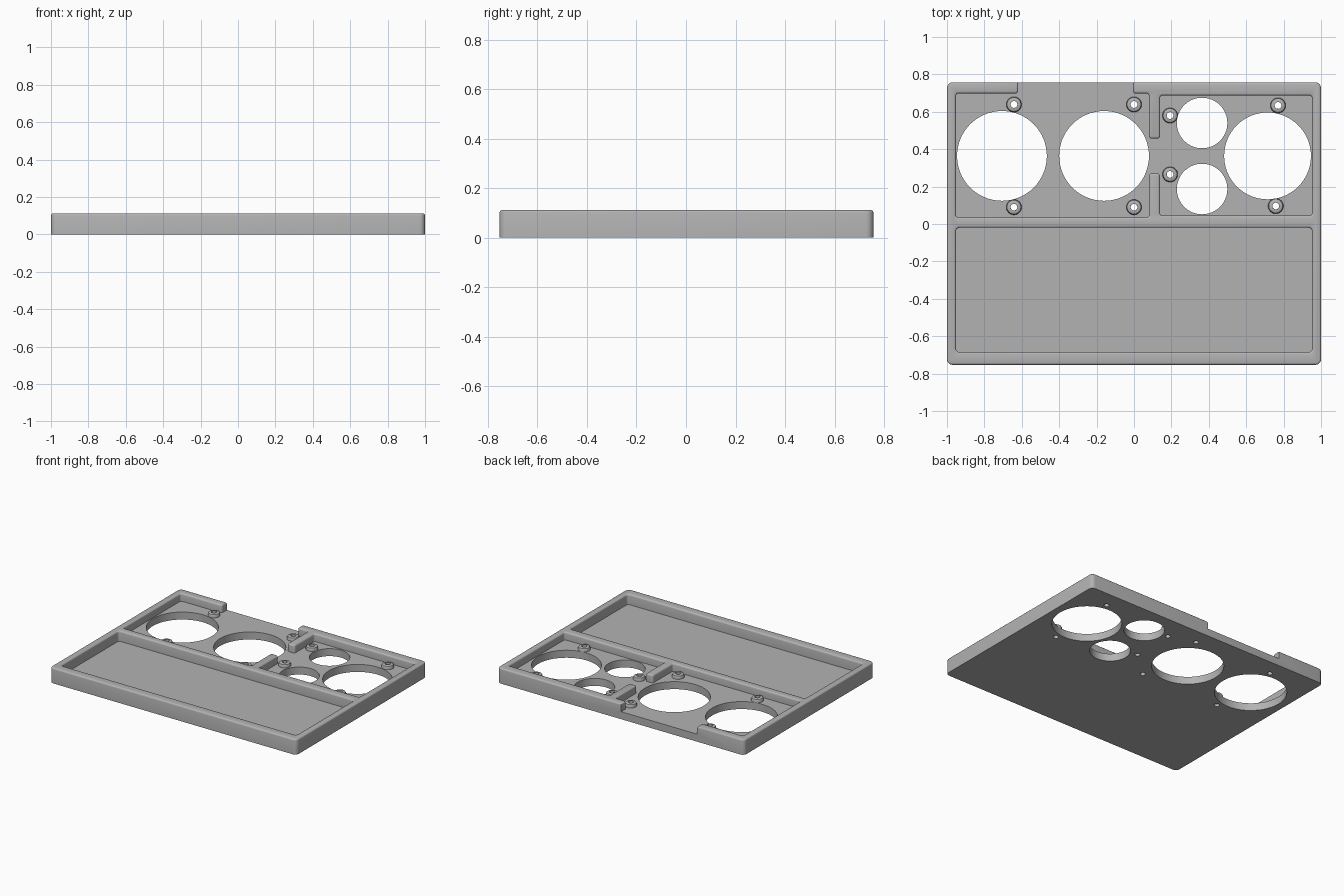
import bpy, bmesh
from mathutils import Matrix

if "Cube" in bpy.data.objects:
    bpy.data.objects.remove(bpy.data.objects["Cube"], do_unlink=True)

HEIGHT = 0.112
FLOOR = 0.055        # floor of the rear compartments
TRAY_FLOOR = 0.036   # floor of the front tray

grey = bpy.data.materials.new("light_grey")
grey.use_nodes = True
colour = (0.45, 0.45, 0.45, 1)
grey.diffuse_color = colour
grey.node_tree.nodes["Principled BSDF"].inputs["Base Color"].default_value = colour


def make_object(name, bm):
    bmesh.ops.recalc_face_normals(bm, faces=bm.faces)
    mesh = bpy.data.meshes.new(name)
    bm.to_mesh(mesh)
    bm.free()
    mesh.materials.append(grey)
    obj = bpy.data.objects.new(name, mesh)
    bpy.context.collection.objects.link(obj)
    return obj


def prism(name, outline, z0, z1, radius):
    """Extruded outline with rounded upright corners."""
    bm = bmesh.new()
    face = bm.faces.new([bm.verts.new((x, y, z0)) for x, y in outline])
    side = bmesh.ops.extrude_face_region(bm, geom=[face])["geom"]
    bmesh.ops.translate(bm, vec=(0, 0, z1 - z0),
                        verts=[v for v in side if isinstance(v, bmesh.types.BMVert)])
    upright = [e for e in bm.edges if abs(e.verts[0].co.z - e.verts[1].co.z) > 0.001]
    bmesh.ops.bevel(bm, geom=upright, offset=radius, segments=5, profile=0.5,
                    affect='EDGES')
    return make_object(name, bm)


def rectangle(x0, x1, y0, y1):
    return [(x0, y0), (x1, y0), (x1, y1), (x0, y1)]


def cylinder(name, x, y, z0, z1, radius, sides=64):
    bm = bmesh.new()
    bmesh.ops.create_cone(bm, cap_ends=True, segments=sides, radius1=radius,
                          radius2=radius, depth=z1 - z0,
                          matrix=Matrix.Translation((x, y, (z0 + z1) / 2)))
    return make_object(name, bm)


def cut(target, cutters):
    """Subtract the cutters, bake the result and drop the helpers."""
    for cutter in cutters:
        cutter.hide_render = True
        mod = target.modifiers.new("cut", 'BOOLEAN')
        mod.operation, mod.solver, mod.object = 'DIFFERENCE', 'EXACT', cutter
    bpy.context.view_layer.update()
    graph = bpy.context.evaluated_depsgraph_get()
    mesh = bpy.data.meshes.new_from_object(target.evaluated_get(graph))
    target.modifiers.clear()
    target.data = mesh
    for cutter in cutters:
        bpy.data.objects.remove(cutter, do_unlink=True)


def smooth(obj):
    bpy.ops.object.select_all(action='DESELECT')
    obj.select_set(True)
    bpy.context.view_layer.objects.active = obj
    bpy.ops.object.shade_smooth_by_angle(angle=0.6)


# Slab with the front tray and the joined rear compartments cut in
case = prism("case", rectangle(-1, 1, -0.753, 0.757), 0, HEIGHT, 0.03)
tray = prism("tray_cutter", rectangle(-0.952, 0.952, -0.685, -0.02), TRAY_FLOOR, 0.2, 0.02)
rear = [(-0.952, 0.035), (0.08, 0.035), (0.08, 0.27), (0.139, 0.27),
        (0.139, 0.045), (0.952, 0.045), (0.952, 0.687), (0.139, 0.687),
        (0.139, 0.457), (0.08, 0.457), (0.08, 0.698), (-0.005, 0.698),
        (-0.005, 0.85), (-0.62, 0.85), (-0.62, 0.698), (-0.952, 0.698)]
compartments = prism("compartment_cutter", rear, FLOOR, 0.2, 0.014)
cut(case, [tray, compartments])

# Rounded top rim
bm = bmesh.new()
bm.from_mesh(case.data)
rim = [e for e in bm.edges
       if all(abs(v.co.z - HEIGHT) < 1e-4 for v in e.verts)
       and len(e.link_faces) == 2 and e.calc_face_angle() > 1]
bmesh.ops.bevel(bm, geom=rim, offset=0.011, segments=3, profile=0.5,
                affect='EDGES', clamp_overlap=False)
bm.to_mesh(case.data)
bm.free()

# Round openings and screw holes through the floor
openings = [(-0.706, 0.364, 0.24), (-0.16, 0.364, 0.24), (0.714, 0.364, 0.232),
            (0.364, 0.54, 0.135), (0.364, 0.187, 0.135)]
posts = [(-0.642, 0.639), (-0.642, 0.09), (0, 0.639), (0, 0.09),
         (0.193, 0.58), (0.193, 0.265), (0.77, 0.634), (0.758, 0.096)]
cutters = [cylinder("opening_cutter", x, y, -0.05, FLOOR + 0.004, r) for x, y, r in openings]
cutters += [cylinder("screw_cutter", x, y, -0.05, FLOOR + 0.004, 0.018, 24) for x, y in posts]
cut(case, cutters)
smooth(case)


# Hollow rounded posts around the screw holes
def post(name, x, y):
    profile = [(0.018, FLOOR - 0.003), (0.041, FLOOR - 0.003), (0.041, FLOOR + 0.014),
               (0.037, FLOOR + 0.022), (0.029, FLOOR + 0.026), (0.018, FLOOR + 0.026)]
    bm = bmesh.new()
    ring = [bm.verts.new((r, 0, z)) for r, z in profile]
    edges = [bm.edges.new((ring[i - 1], ring[i])) for i in range(len(ring))]
    bmesh.ops.spin(bm, geom=ring + edges, cent=(0, 0, 0), axis=(0, 0, 1),
                   angle=6.283185, steps=32, use_merge=True)
    bmesh.ops.remove_doubles(bm, verts=bm.verts, dist=1e-5)
    bmesh.ops.translate(bm, verts=bm.verts, vec=(x, y, 0))
    smooth(make_object(name, bm))


for i, (x, y) in enumerate(posts):
    post(f"screw_post_{i + 1}", x, y)
